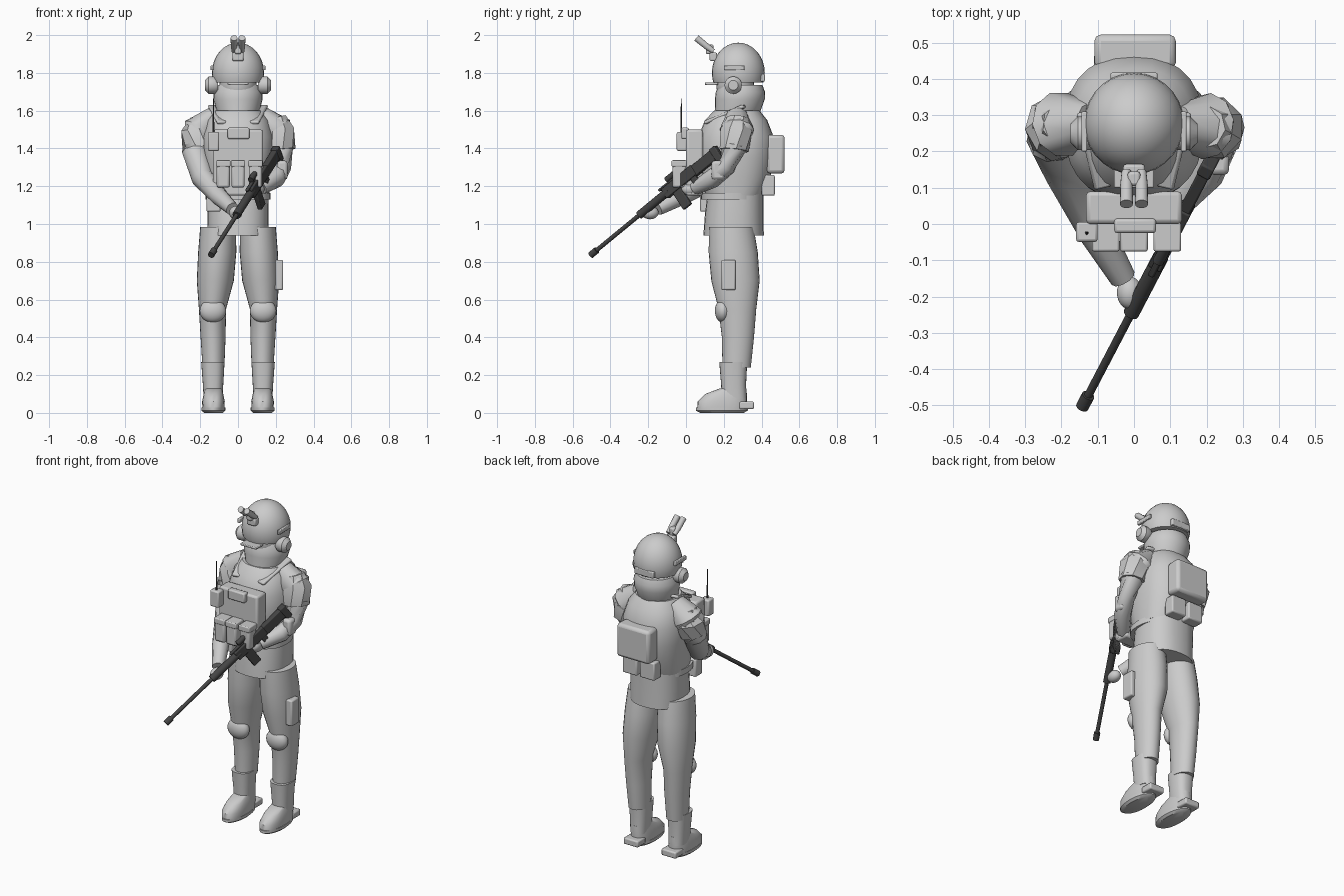
import bpy, bmesh, math
from mathutils import Vector, Matrix

cube = bpy.data.objects.get("Cube")
if cube:
    bpy.data.objects.remove(cube, do_unlink=True)


def material(name, v):
    m = bpy.data.materials.new(name)
    m.use_nodes = True
    m.diffuse_color = (v, v, v, 1)
    m.node_tree.nodes["Principled BSDF"].inputs["Base Color"].default_value = (v, v, v, 1)
    return m


GREY = material("light grey", 0.6)
DARK = material("gunmetal", 0.06)


def finish(name, bm, mat=GREY, bevel=0):
    bmesh.ops.recalc_face_normals(bm, faces=bm.faces)
    me = bpy.data.meshes.new(name)
    bm.to_mesh(me)
    bm.free()
    ob = bpy.data.objects.new(name, me)
    bpy.context.collection.objects.link(ob)
    me.materials.append(mat)
    if bevel:
        mod = ob.modifiers.new("Bevel", "BEVEL")
        mod.width, mod.segments = bevel, 2
    bpy.ops.object.select_all(action="DESELECT")
    ob.select_set(True)
    bpy.context.view_layer.objects.active = ob
    bpy.ops.object.shade_smooth_by_angle(angle=math.radians(40))
    return ob


def skin(name, rings, mat=GREY):
    """Bridge rings of points and cap both ends."""
    bm = bmesh.new()
    loops = [[bm.verts.new(p) for p in ring] for ring in rings]
    n = len(loops[0])
    for a, b in zip(loops, loops[1:]):
        for i in range(n):
            j = (i + 1) % n
            bm.faces.new((a[i], a[j], b[j], b[i]))
    bm.faces.new(loops[0])
    bm.faces.new(loops[-1])
    return finish(name, bm, mat)


def loft(name, sections, n=28, power=1.0):
    """Stack sections (z, x, y, rx, ry); power below 1 squares them off."""
    def bend(v):
        return math.copysign(abs(v) ** power, v)
    turns = [math.tau * i / n for i in range(n)]
    return skin(name, [[(x + rx * bend(math.cos(a)), y + ry * bend(math.sin(a)), z)
                        for a in turns] for z, x, y, rx, ry in sections])


def limb(name, joints, n=12, mat=GREY):
    """Tube through joints (x, y, z, radius)."""
    pts = [Vector(j[:3]) for j in joints]
    rings = []
    for i, p in enumerate(pts):
        d = pts[min(i + 1, len(pts) - 1)] - pts[max(i - 1, 0)]
        q = d.to_track_quat("Z", "Y")
        r = joints[i][3]
        rings.append([p + q @ Vector((r * math.cos(math.tau * k / n),
                                      r * math.sin(math.tau * k / n), 0)) for k in range(n)])
    return skin(name, rings, mat)


def box(name, c, s, mat=GREY, rot=None, bevel=0.008):
    m = Matrix.Translation(c) @ (rot.to_4x4() if rot else Matrix()) @ Matrix.Diagonal((*s, 1))
    bm = bmesh.new()
    bmesh.ops.create_cube(bm, size=1, matrix=m)
    return finish(name, bm, mat, bevel)


def ball(name, c, r, cut=None):
    bm = bmesh.new()
    bmesh.ops.create_uvsphere(bm, u_segments=28, v_segments=16, radius=1,
                              matrix=Matrix.Translation(c) @ Matrix.Diagonal((*r, 1)))
    if cut:
        res = bmesh.ops.bisect_plane(bm, geom=bm.verts[:] + bm.edges[:] + bm.faces[:],
                                     plane_co=(0, 0, cut), plane_no=(0, 0, -1), clear_outer=True)
        bmesh.ops.holes_fill(bm, edges=[e for e in res["geom_cut"]
                                        if isinstance(e, bmesh.types.BMEdge)])
    return finish(name, bm)


def tilt(a, b):
    return (Vector(b) - Vector(a)).to_track_quat("Y", "Z").to_matrix()


# Legs, boots, knee pads and shoulder straps on both sides
for side, s in (("left", 1), ("right", -1)):
    loft(side + "_leg", [(.24, s * .13, .268, .058, .075), (.4, s * .132, .275, .066, .085),
                         (.55, s * .135, .272, .072, .1), (.7, s * .12, .262, .098, .128),
                         (.85, s * .11, .25, .101, .13), (.985, s * .105, .24, .095, .118)])
    loft(side + "_boot_shaft", [(.08, s * .132, .255, .05, .066), (.15, s * .132, .252, .054, .066),
                                (.27, s * .133, .25, .062, .074)], power=.8)
    loft(side + "_boot_foot", [(.02, s * .13, .19, .058, .13), (.06, s * .13, .192, .06, .13),
                               (.1, s * .13, .212, .052, .11), (.13, s * .13, .25, .045, .07)], power=.8)
    loft(side + "_sole", [(0, s * .13, .19, .05, .115), (.012, s * .13, .19, .063, .137),
                          (.028, s * .13, .19, .063, .137)])
    box(side + "_heel", (s * .13, .32, .04), (.1, .08, .04))
    ball(side + "_knee_pad", (s * .133, .195, .54), (.07, .042, .062))
    a, b = Vector((s * .085, .1, 1.535)), Vector((s * .135, .31, 1.625))
    box(side + "_shoulder_strap", (a + b) / 2, (.05, (b - a).length, .02), rot=tilt(a, b))
    # Ear cup, with the axis across the head
    limb(side + "_ear_cup", [(s * .105, .25, 1.735, .036), (s * .12, .25, 1.735, .046),
                             (s * .155, .25, 1.735, .046), (s * .175, .25, 1.735, .026)], 20)
    box(side + "_helmet_rail", (s * .137, .255, 1.827), (.016, .11, .026), bevel=.004)
    box(side + "_rear_pouch", (s * .06, .435, 1.205), (.1, .07, .11))

box("thigh_pouch", (.217, .225, .73), (.045, .075, .16))

# Trunk
loft("hips", [(.94, 0, .252, .16, .16), (1.05, 0, .255, .162, .155), (1.16, 0, .262, .16, .148)], power=.85)
loft("belt", [(1.13, 0, .235, .172, .155), (1.165, 0, .235, .172, .155)], power=.85)
loft("torso", [(1.15, 0, .255, .165, .15), (1.25, 0, .26, .178, .188), (1.35, 0, .262, .188, .2),
               (1.46, 0, .265, .192, .2), (1.55, 0, .265, .165, .165), (1.6, 0, .27, .125, .12)], power=.85)

# Vest and its pouches
box("chest_plate", (0, .045, 1.325), (.265, .09, .35), bevel=.012)
box("chest_pouch", (.003, -.005, 1.48), (.115, .04, .06))
for x in (-.078, 0, .092):
    box("magazine_pouch", (x, -.035, 1.265), (.07, .075, .145), bevel=.012)
    box("pouch_flap", (x, -.036, 1.32), (.076, .08, .035), bevel=.006)
box("radio", (-.13, -.022, 1.437), (.06, .055, .1))
limb("antenna", [(-.13, -.025, 1.48, .005), (-.13, -.025, 1.56, .004), (-.13, -.025, 1.665, .002)], 8, DARK)
box("belt_pouch", (-.13, .11, 1.12), (.075, .07, .11))
box("backpack", (.003, .475, 1.37), (.225, .095, .205), bevel=.018)

# Head
loft("scarf", [(1.54, 0, .255, .1, .11), (1.6, 0, .275, .115, .12), (1.66, 0, .285, .13, .132),
               (1.7, 0, .288, .13, .13), (1.735, 0, .29, .115, .115)])
ball("face", (0, .26, 1.74), (.098, .1, .13))
ball("helmet", (0, .277, 1.8), (.138, .14, .16), cut=1.75)
box("rear_helmet_rail", (0, .405, 1.775), (.13, .025, .04), bevel=.005)
box("eyewear", (0, .135, 1.742), (.11, .07, .014), bevel=.004)

# Raised goggles on the helmet
box("goggle_mount", (0, .145, 1.885), (.06, .04, .045))
box("goggle_arm", (0, .125, 1.925), (.035, .04, .05))
for s in (-1, 1):
    limb("goggle_tube", [(s * .021, .145, 1.915, .013), (s * .021, .11, 1.94, .017),
                         (s * .021, .055, 1.985, .018)], 14)

# Arms and hands
limb("right_arm", [(-.12, .275, 1.57, .06), (-.2, .275, 1.5, .092), (-.225, .235, 1.38, .072),
                   (-.185, .14, 1.24, .06), (-.1, -.03, 1.145, .048), (-.03, -.15, 1.08, .036)], 10)
limb("left_arm", [(.12, .27, 1.57, .06), (.2, .27, 1.5, .092), (.232, .255, 1.41, .07),
                  (.235, .215, 1.3, .048), (.2, .14, 1.24, .05), (.12, .05, 1.19, .037)], 10)
limb("left_sleeve", [(.195, .268, 1.56, .06), (.215, .265, 1.49, .09), (.228, .255, 1.39, .078)], 8)
limb("right_sleeve", [(-.195, .275, 1.55, .06), (-.212, .27, 1.48, .09), (-.215, .25, 1.4, .08)], 8)
box("left_elbow_pad", (.235, .17, 1.285), (.055, .07, .1), bevel=.015)
ball("left_hand", (.105, .02, 1.185), (.035, .045, .035))
ball("right_hand", (-.012, -.19, 1.06), (.035, .045, .035))

# Rifle, placed along its own axis from muzzle to stock
muzzle, butt = Vector((-.143, -.505, .835)), Vector((.21, .17, 1.39))
d = (butt - muzzle).normalized()
up = (Vector((0, 0, 1)) - d * d.z).normalized()
gun = Matrix((d, up.cross(d), up)).transposed()


def at(t, h=0):
    return muzzle + d * t + up * h


def rod(name, t0, t1, r, h=0):
    limb(name, [(*at(t0, h), r), (*at(t1, h), r)], 14, DARK)


rod("muzzle_brake", 0, .045, .018)
rod("barrel", .03, .42, .0115)
rod("handguard", .36, .58, .022)
rod("scope", .6, .68, .016, .055)
for name, t, h, size in (("receiver", .66, 0, (.22, .04, .06)), ("sight_rail", .63, .035, (.2, .018, .014)),
                         ("magazine", .62, -.07, (.055, .026, .13)), ("pistol_grip", .74, -.055, (.035, .028, .08)),
                         ("stock", .85, -.005, (.19, .034, .06)), ("butt_pad", .925, -.015, (.04, .04, .09))):
    box(name, at(t, h), size, DARK, gun, .005)
